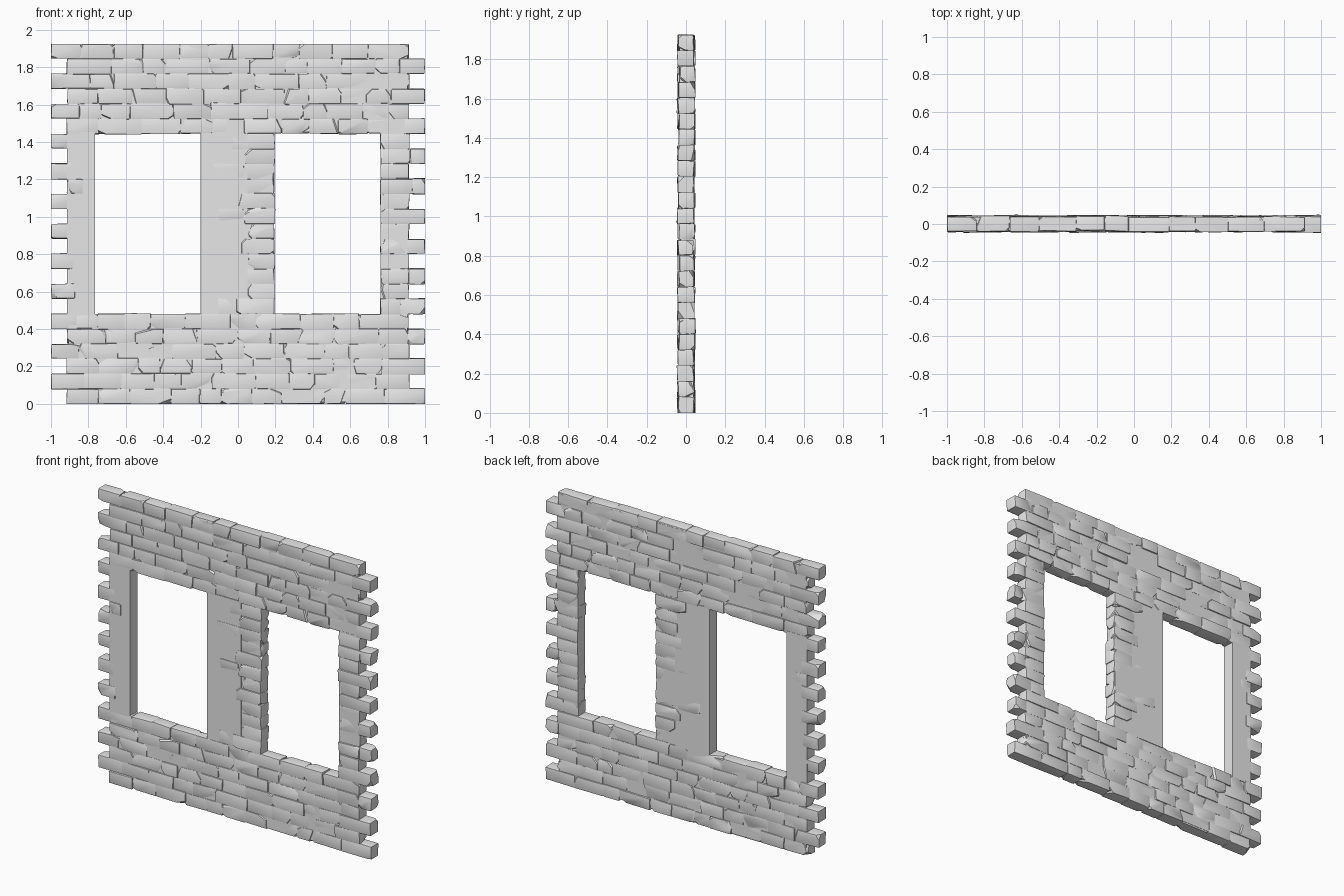
import bpy, bmesh, random
from mathutils import Vector, Matrix

random.seed(11)
cube = bpy.data.objects.get("Cube")
if cube:
    bpy.data.objects.remove(cube, do_unlink=True)

# One plain stone colour
STONE = (0.8, 0.8, 0.8, 1.0)
stone = bpy.data.materials.new("pale grey stone")
stone.use_nodes = True
stone.diffuse_color = STONE
stone.node_tree.nodes["Principled BSDF"].inputs["Base Color"].default_value = STONE

HEIGHT, ROWS = 1.925, 24
ROW = HEIGHT / ROWS
SILL, HEAD = 6, 18           # window rows
DEPTH = 0.04                 # half thickness
EDGE = 0.915                 # wall end between the teeth
rand = random.uniform


def slab(bm, x0, x1, z0, z1, half):
    """Plain block filling the joints behind the stones."""
    size = Matrix.Diagonal((x1 - x0, half * 2, z1 - z0, 1))
    place = Matrix.Translation(((x0 + x1) / 2, 0.002, (z0 + z1) / 2))
    bmesh.ops.create_cube(bm, size=1, matrix=place @ size)


def brick(target, x0, x1, row, chips=2):
    """One worn stone: jittered block, softened edges, corners knocked off."""
    bm = bmesh.new()
    bmesh.ops.create_cube(bm, size=1)
    grow = rand(-0.002, 0.003)
    half = Vector(((x1 - x0) / 2 + grow, DEPTH + rand(-0.002, 0.003), ROW / 2 + grow))
    for v in bm.verts:
        v.co = Vector((v.co.x * 2 * half.x + rand(-0.003, 0.003),
                       v.co.y * 2 * half.y + rand(-0.003, 0.003),
                       v.co.z * 2 * half.z + rand(-0.002, 0.002)))
    bmesh.ops.bevel(bm, geom=bm.edges[:], offset=rand(0.003, 0.008),
                    segments=2, profile=0.6, affect='EDGES')
    for _ in range(chips):
        side = Vector([random.choice((-1, 1)) for _ in range(3)])
        normal = Vector((side.x * rand(0.2, 1), side.y * rand(0.3, 1),
                         side.z * rand(0.2, 1))).normalized()
        corner = Vector((side.x * half.x, side.y * half.y, side.z * half.z))
        bmesh.ops.bisect_plane(bm, geom=bm.verts[:] + bm.edges[:] + bm.faces[:],
                               plane_co=corner - normal * rand(0.008, 0.022),
                               plane_no=normal, clear_outer=True)
        rim = [e for e in bm.edges if e.is_boundary]
        bmesh.ops.holes_fill(bm, edges=rim, sides=0)
    centre = Vector(((x0 + x1) / 2, rand(-0.003, 0.006), (row + 0.5) * ROW))
    turn = Matrix.Rotation(rand(-0.02, 0.02), 4, 'Z') @ Matrix.Rotation(rand(-0.04, 0.04), 4, 'X')
    for v in bm.verts:
        v.co = centre + turn @ v.co
        v.co.x = max(-1, min(1, v.co.x))
        v.co.z = max(0, min(HEIGHT, v.co.z))
    piece = bpy.data.meshes.new("piece")
    bm.to_mesh(piece)
    bm.free()
    target.from_mesh(piece)
    bpy.data.meshes.remove(piece)


def course(bm, x0, x1, row, shortest=0.11, longest=0.24):
    """Lay stones of varied length from x0 to x1."""
    x = x0
    while x < x1 - 0.001:
        end = x + rand(shortest, longest)
        if x1 - end < shortest * 0.7:
            end = x1
        brick(bm, x, end, row, random.choice((1, 2, 2, 3)))
        x = end


def ends(row):
    """Alternate rows reach past the wall end to make interlocking teeth."""
    return (-1, EDGE) if row % 2 else (-EDGE, 1)


def finish(name, bm):
    bmesh.ops.recalc_face_normals(bm, faces=bm.faces[:])
    mesh = bpy.data.meshes.new(name)
    bm.to_mesh(mesh)
    bm.free()
    mesh.materials.append(stone)
    obj = bpy.data.objects.new(name, mesh)
    bpy.context.collection.objects.link(obj)
    bpy.ops.object.select_all(action='DESELECT')
    obj.select_set(True)
    bpy.context.view_layer.objects.active = obj
    bpy.ops.object.shade_smooth_by_angle(angle=0.6)


# Full-width courses below and above the windows
for name, first, last in (("lower_courses", 0, SILL), ("upper_courses", HEAD, ROWS)):
    bm = bmesh.new()
    slab(bm, -EDGE + 0.01, EDGE - 0.01, first * ROW + 0.01, last * ROW - 0.01, DEPTH - 0.004)
    for row in range(first, last):
        course(bm, *ends(row), row)
    finish(name, bm)

low, high = SILL * ROW, HEAD * ROW

# Left jamb: smooth facing with toothed stones at the outer end
bm = bmesh.new()
slab(bm, -EDGE, -0.765, low - 0.01, high + 0.01, DEPTH)
for row in range(SILL, HEAD):
    if row % 2:
        brick(bm, -1, -EDGE + rand(0.02, 0.06), row)
    elif rand(0, 1) < 0.4:
        brick(bm, -EDGE, -0.83, row)
finish("left_jamb", bm)

# Centre pier: smooth on its right half, rough stones on its left half
bm = bmesh.new()
slab(bm, -0.2, 0.05, low - 0.01, high + 0.01, DEPTH)
slab(bm, 0.0, 0.188, low - 0.01, high + 0.01, DEPTH - 0.003)
for row in range(SILL, HEAD):
    brick(bm, rand(-0.03, 0.06), 0.195, row, 3)
    if row % 3 == 0:
        brick(bm, rand(-0.14, -0.1), 0.03, row)
finish("centre_pier", bm)

# Right jamb: short stones with toothed ends
bm = bmesh.new()
slab(bm, 0.763, EDGE - 0.005, low - 0.01, high + 0.01, DEPTH - 0.003)
for row in range(SILL, HEAD):
    course(bm, 0.762, ends(row)[1], row, 0.09, 0.2)
finish("right_jamb", bm)
